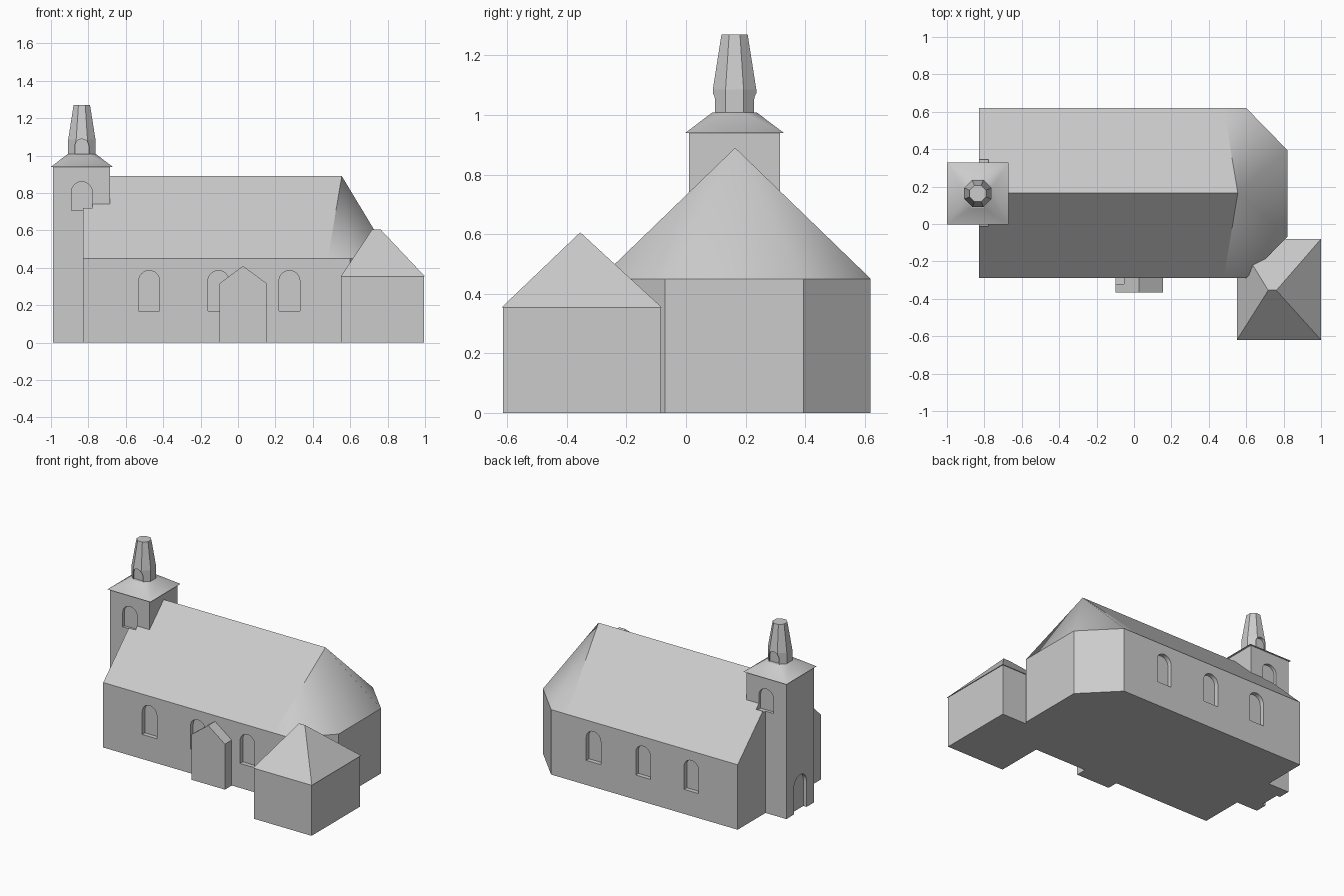
import bpy, bmesh, math

if "Cube" in bpy.data.objects:
    bpy.data.objects.remove(bpy.data.objects["Cube"])

stone = bpy.data.materials.new("pale_grey")
stone.diffuse_color = (0.6, 0.6, 0.6, 1)
stone.use_nodes = True
stone.node_tree.nodes["Principled BSDF"].inputs["Base Color"].default_value = stone.diffuse_color


def build(name, verts, faces, smooth=()):
    """Mesh from points and faces; smooth lists the softly shaded face indices."""
    me = bpy.data.meshes.new(name)
    me.from_pydata(verts, [], faces)
    for i in smooth:
        me.polygons[i].use_smooth = True
    bm = bmesh.new()
    bm.from_mesh(me)
    bmesh.ops.recalc_face_normals(bm, faces=bm.faces)
    bm.to_mesh(me)
    bm.free()
    me.materials.append(stone)
    ob = bpy.data.objects.new(name, me)
    bpy.context.collection.objects.link(ob)
    return ob


def loft(name, rings):
    """Closed solid through rings with equal point counts."""
    n = len(rings[0])
    faces = [tuple(range(n)), tuple(range((len(rings) - 1) * n, len(rings) * n))]
    for k in range(len(rings) - 1):
        for i in range(n):
            j = (i + 1) % n
            faces.append((k*n + i, k*n + j, k*n + n + j, k*n + n + i))
    return build(name, [p for r in rings for p in r], faces)


def rect(x0, x1, y0, y1, z):
    return [(x0, y0, z), (x1, y0, z), (x1, y1, z), (x0, y1, z)]


def arch(c, w, z0, z1, a, b, axis="y"):
    """Round-headed cutter centred on c, running from a to b along an axis."""
    r = w / 2
    prof = [(c - r, z0), (c + r, z0)]
    prof += [(c + r * math.cos(t * math.pi / 12), z1 - r + r * math.sin(t * math.pi / 12))
             for t in range(13)]
    if axis == "y":
        return loft("cutter", [[(u, d, z) for u, z in prof] for d in (a, b)])
    return loft("cutter", [[(d, u, z) for u, z in prof] for d in (a, b)])


def cut(ob, cutters):
    bpy.context.view_layer.objects.active = ob
    for c in cutters:
        m = ob.modifiers.new("opening", "BOOLEAN")
        m.operation, m.solver, m.object = "DIFFERENCE", "EXACT", c
        bpy.ops.object.modifier_apply(modifier=m.name)


# Nave with gabled west end and three-sided, softly shaded hipped apse
plan = [(-.83, -.29), (.48, -.29), (.6, -.29), (.82, -.07),
        (.82, .395), (.6, .62), (.48, .62), (-.83, .62)]
verts = [(x, y, 0) for x, y in plan] + [(x, y, .45) for x, y in plan]
verts += [(-.83, .165, .89), (.555, .165, .89)]
faces = [(8 + i, 9 + i, 17) for i in range(1, 6)]
faces += [(i, i + 1, i + 9, i + 8) for i in range(7)]
faces += [(8, 9, 17, 16), (14, 15, 16, 17), (0, 8, 16, 15, 7), tuple(range(8))]
nave = build("nave", verts, faces, smooth=range(5))

# Gabled porch on the front
gable = [(-.1, 0), (.155, 0), (.155, .315), (.027, .41), (-.1, .315)]
porch = loft("porch", [[(x, y, z) for x, z in gable] for y in (-.365, -.25)])

# Side annex with a hipped roof
loft("annex_walls", [rect(.552, .995, -.615, -.085, z) for z in (0, .353)])
loft("annex_roof", [rect(.55, 1, -.62, -.08, .353), rect(.717, .762, -.356, -.354, .605)])

# Bell tower
tower = loft("tower", [rect(-.99, -.685, .01, .315, z) for z in (0, .94)])
CX, CY = -.835, .163


def octagon(inradius, z):
    r = inradius / math.cos(math.pi / 8)
    return [(CX + r * math.cos((2 * i + 1) * math.pi / 8),
             CY + r * math.sin((2 * i + 1) * math.pi / 8), z) for i in range(8)]


# Tower roof, blending from square eaves to an octagonal top
h = .165
square = [(CX + sx * h, CY + sy * h, .94) for sx, sy in ((1, 1), (-1, 1), (-1, -1), (1, -1))]
faces = []
for k in range(4):
    a, b, n = 4 + 2 * k, 5 + 2 * k, 4 + (2 * k + 2) % 8
    faces += [(k, a, b), (k, b, n, (k + 1) % 4)]
build("tower_roof", square + octagon(.075, 1.008), faces + [(0, 1, 2, 3), tuple(range(4, 12))],
      smooth=range(8))

# Octagonal spire
spire = loft("spire", [octagon(.073, 1.005), octagon(.073, 1.085), octagon(.044, 1.27)])

# Round-headed openings
windows = [arch(x, .112, .17, .385, y - .03, y + .03)
           for x in (-.475, -.105, .275) for y in (-.29, .62)]
bells = [arch(CX, .112, .705, .86, a, b) for a, b in ((-.01, .03), (.295, .345))]
door = arch(CY, .14, -.05, .25, -1.02, -.965, "x")
lights = [arch(CX, .075, 1.0, 1.088, CY + s * .055, CY + s * .1) for s in (-1, 1)]
cut(nave, windows + bells)
cut(porch, [windows[2]])
cut(tower, bells + [door])
cut(spire, lights)
for c in windows + bells + [door] + lights:
    bpy.data.objects.remove(c, do_unlink=True)
